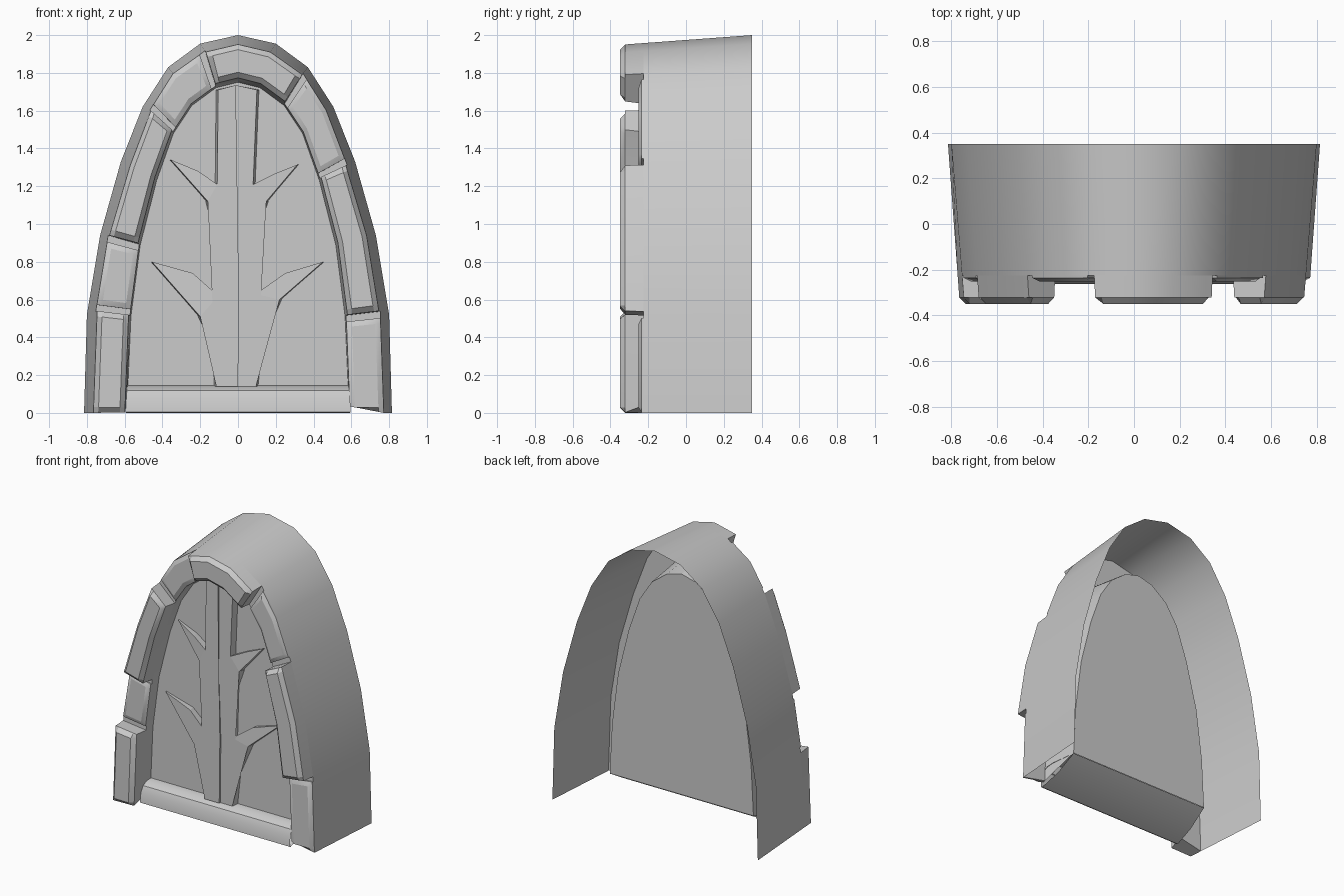
import bpy, bmesh, math
from mathutils import Vector

if "Cube" in bpy.data.objects:
    bpy.data.objects.remove(bpy.data.objects["Cube"], do_unlink=True)

stone = bpy.data.materials.new("stone_grey")
stone.use_nodes = True
GREY = (0.6, 0.6, 0.6, 1)
stone.diffuse_color = GREY
stone.node_tree.nodes["Principled BSDF"].inputs["Base Color"].default_value = GREY

# Arch outlines (x, z), half only, from the ground to the crown
INNER = [(.6, 0), (.58, .52), (.53, .9), (.44, 1.25), (.35, 1.5), (.25, 1.65), (.12, 1.745), (0, 1.775)]
FRONT = [(.765, 0), (.745, .54), (.68, .94), (.57, 1.31), (.46, 1.6), (.34, 1.79), (.17, 1.91), (0, 1.95)]
BACK = [(.815, 0), (.8, .52), (.73, .94), (.62, 1.33), (.505, 1.62), (.37, 1.83), (.2, 1.955), (0, 2.0)]
LAST = 14
Y_BACK, Y_MORTAR, Y_DOOR, Y_PANEL = .35, -.225, -.155, .05


def full(half):
    return [Vector(p) for p in half] + [Vector((-x, z)) for x, z in half[-2::-1]]


INNER, FRONT, BACK = full(INNER), full(FRONT), full(BACK)


def sample(curve, t):
    i = min(int(t), LAST - 1)
    return curve[i].lerp(curve[i + 1], t - i)


def inner(t, y):
    """Opening outline, narrowing towards the back and rising along the sill."""
    k = (y + .33) / .38
    p = sample(INNER, t)
    z = max(p.y * (1 - .03 * k), .14 * k)
    return Vector((p.x * (1 - .05 * k), z))


def outer(t, y):
    return sample(BACK, t).lerp(sample(FRONT, t), (Y_BACK - y) / .68)


def point(t, u, y):
    p = inner(t, y).lerp(outer(t, y), u)
    return (p.x, y, p.y)


def finish(name, bm, smooth=True):
    bmesh.ops.recalc_face_normals(bm, faces=bm.faces)
    mesh = bpy.data.meshes.new(name)
    bm.to_mesh(mesh)
    bm.free()
    mesh.materials.append(stone)
    ob = bpy.data.objects.new(name, mesh)
    bpy.context.collection.objects.link(ob)
    if smooth:
        bpy.ops.object.select_all(action='DESELECT')
        ob.select_set(True)
        bpy.context.view_layer.objects.active = ob
        bpy.ops.object.shade_smooth_by_angle(angle=math.radians(28))


def loft(bm, rows, caps=False):
    """Bridge rows of points into a strip surface."""
    vs = [[bm.verts.new(p) for p in row] for row in rows]
    for a, b in zip(vs, vs[1:]):
        for i in range(len(a) - 1):
            bm.faces.new((a[i], a[i + 1], b[i + 1], b[i]))
    if caps:
        bm.faces.new(vs[0])
        bm.faces.new(vs[-1])


T = range(LAST + 1)

# Outer shell, open at the back, turning into the mortar bed and the jambs
bm = bmesh.new()
loft(bm, [[point(t, 1, Y_BACK), point(t, 1, Y_MORTAR), point(t, 0, Y_MORTAR),
           point(t, 0, Y_DOOR), point(t, 0, Y_PANEL)] for t in T])
finish("arch_shell", bm)

# Door front and its flat back
for name, y in (("door_front", Y_DOOR), ("door_back", Y_PANEL)):
    bm = bmesh.new()
    face = bm.faces.new([bm.verts.new(point(t, 0, y)) for t in T])
    face.normal_update()
    if (face.normal.y > 0) != (y > 0):
        face.normal_flip()
    mesh = bpy.data.meshes.new(name)
    bm.to_mesh(mesh)
    bm.free()
    mesh.materials.append(stone)
    bpy.context.collection.objects.link(bpy.data.objects.new(name, mesh))


# Arch stones: bevelled blocks along the arch, every other one set back
def step(t, direction, length):
    i = min(max(int(t) if direction > 0 else math.ceil(t) - 1, 0), LAST - 1)
    return t + direction * length / (FRONT[i + 1] - FRONT[i]).length


def block(name, ta, tb, recessed):
    front_y, edge_y, gap = (-.252, -.236, .035) if recessed else (-.35, -.322, 0)
    a = step(ta, 1, gap) if ta > 0 else ta
    b = step(tb, -1, gap) if tb < LAST else tb
    stops = [a, step(a, 1, .03)] + list(range(ta + 1, tb)) + [step(b, -1, .03), b]
    rows = []
    for n, t in enumerate(stops):
        y = edge_y if n in (0, len(stops) - 1) else front_y
        rows.append([point(t, u, v) for u, v in (
            (0, Y_MORTAR), (0, edge_y), (.15, y), (.85, y), (1, edge_y), (1, Y_MORTAR))])
    bm = bmesh.new()
    loft(bm, rows, caps=True)
    finish(name, bm)


JOINTS = [0, 1, 3, 5, 8, 10, 12, 13, 14]
for n, (ta, tb) in enumerate(zip(JOINTS, JOINTS[1:])):
    block(f"arch_stone_{n + 1}", ta, tb, recessed=n % 2 == 0 and n != 0 or n == 0)

# Rounded sill with a sloping underside
SILL = [(-.15, .145), (-.2, .138), (-.235, .118), (-.255, .075), (-.262, .005), (-.25, 0),
        (-.1, .05), (.05, .138)]
bm = bmesh.new()
loft(bm, [[(s * .6 * (1 - .05 * (y + .33) / .38), y, z) for y, z in SILL + SILL[:1]] for s in (-1, 1)])
bmesh.ops.remove_doubles(bm, verts=bm.verts, dist=.0001)
finish("sill", bm)


# Raised tree relief: two trunk halves with tapering branches and sloped sides
def prism(bm, pts, flare, straight=0):
    """Extrude (x, z, y_front) points to the door; all but the first few flare out."""
    front = [bm.verts.new((x, y, z)) for x, z, y in pts]
    back = [bm.verts.new((x + (flare if i >= straight else 0), Y_DOOR + .005, z))
            for i, (x, z, y) in enumerate(pts)]
    bm.faces.new(front)
    for i in range(len(pts)):
        j = (i + 1) % len(pts)
        bm.faces.new((front[i], back[i], back[j], front[j]))


CORE = [(0, .14), (.005, .6), (-.012, 1.1), (-.012, 1.735)]


def relief(name, side, height, edge, branches):
    bm = bmesh.new()
    y = Y_DOOR - height
    prism(bm, [(x, z, y) for x, z in CORE + edge], side * .012, len(CORE))
    for branch in branches:
        heights = (y, y + .012, Y_DOOR - .014, y)
        prism(bm, [(x, z, h) for (x, z), h in zip(branch, heights)], side * .008)
    bmesh.ops.triangulate(bm, faces=[f for f in bm.faces if len(f.verts) > 4])
    finish(name, bm, smooth=False)


relief("tree_relief_right", -1, .058,
       [(-.105, 1.71), (-.11, 1.21), (-.16, 1.12), (-.125, .98), (-.105, .62),
        (-.2, .51), (-.125, .36), (-.115, .14)],
       [((-.11, 1.21), (-.21, 1.28), (-.355, 1.34), (-.16, 1.12)),
        ((-.105, .62), (-.24, .74), (-.455, .8), (-.2, .51))])
relief("tree_relief_left", 1, .046,
       [(.1, 1.71), (.08, 1.21), (.15, 1.12), (.105, .99), (.095, .63),
        (.22, .6), (.12, .37), (.095, .14)],
       [((.08, 1.21), (.19, 1.265), (.315, 1.315), (.15, 1.12)),
        ((.095, .63), (.25, .74), (.45, .8), (.22, .6))])
